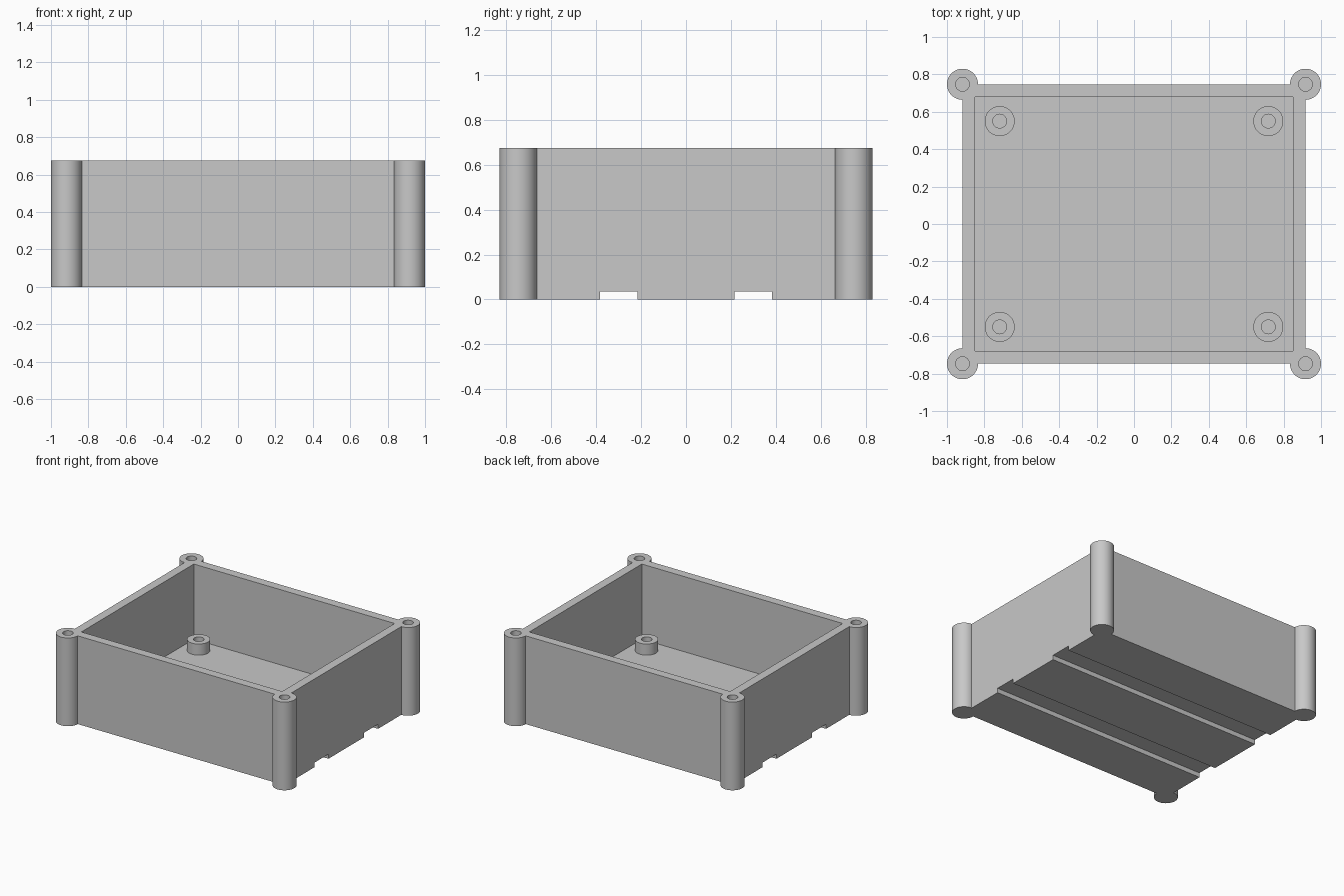
import bpy
import math

if "Cube" in bpy.data.objects:
    bpy.data.objects.remove(bpy.data.objects["Cube"], do_unlink=True)

HEIGHT, FLOOR, STANDOFF_TOP = 0.675, 0.1, 0.185
HALF_X, HALF_Y, WALL = 0.917, 0.747, 0.067
POST_R, STANDOFF_R, HOLE_R = 0.083, 0.08, 0.037
CORNERS = [(sx, sy) for sx in (-1, 1) for sy in (-1, 1)]

grey = bpy.data.materials.new("grey plastic")
grey.use_nodes = True
colour = (0.58, 0.58, 0.58, 1)
grey.diffuse_color = colour
grey.node_tree.nodes["Principled BSDF"].inputs["Base Color"].default_value = colour


def finish(name):
    obj = bpy.context.object
    obj.name = name
    obj.data.materials.append(grey)
    return obj


def block(name, hx, hy, z0, z1, y=0):
    bpy.ops.mesh.primitive_cube_add(size=1, location=(0, y, (z0 + z1) / 2))
    obj = finish(name)
    obj.scale = (2 * hx, 2 * hy, z1 - z0)
    bpy.ops.object.transform_apply(location=True, rotation=False, scale=True)
    return obj


def cylinder(name, x, y, r, z0, z1, sides=64):
    bpy.ops.mesh.primitive_cylinder_add(
        vertices=sides, radius=r, depth=z1 - z0, location=(x, y, (z0 + z1) / 2))
    return finish(name)


def combine(target, tool, operation):
    """Apply one boolean and discard the helper."""
    tool.hide_render = True
    mod = target.modifiers.new(operation.lower(), "BOOLEAN")
    mod.operation = operation
    mod.solver = "EXACT"
    mod.object = tool
    bpy.context.view_layer.objects.active = target
    bpy.ops.object.modifier_apply(modifier=mod.name)
    bpy.data.objects.remove(tool, do_unlink=True)


# Box with round corner posts
case = block("enclosure_base", HALF_X, HALF_Y, 0, HEIGHT)
for sx, sy in CORNERS:
    post = cylinder("corner_post", sx * HALF_X, sy * HALF_Y, POST_R, 0, HEIGHT)
    combine(case, post, "UNION")

# Open interior
cavity = block("cavity_cutter", HALF_X - WALL, HALF_Y - WALL, FLOOR, HEIGHT + 0.2)
combine(case, cavity, "DIFFERENCE")

# Two grooves across the underside
for side in (-1, 1):
    groove = block("groove_cutter", 1.1, 0.084, -0.1, 0.035, y=side * 0.3)
    combine(case, groove, "DIFFERENCE")

# Screw holes in the posts, and hollow standoffs on the floor
for sx, sy in CORNERS:
    hole = cylinder("post_hole_cutter", sx * HALF_X, sy * HALF_Y, HOLE_R,
                    0.2, HEIGHT + 0.1, 32)
    combine(case, hole, "DIFFERENCE")
    x, y = sx * 0.718, sy * 0.55
    standoff = cylinder("standoff", x, y, STANDOFF_R, FLOOR - 0.03, STANDOFF_TOP)
    combine(case, standoff, "UNION")
    bore = cylinder("standoff_hole_cutter", x, y, HOLE_R, FLOOR, STANDOFF_TOP + 0.1, 32)
    combine(case, bore, "DIFFERENCE")

bpy.ops.object.select_all(action="DESELECT")
case.select_set(True)
bpy.context.view_layer.objects.active = case
bpy.ops.object.shade_smooth_by_angle(angle=math.radians(30))
